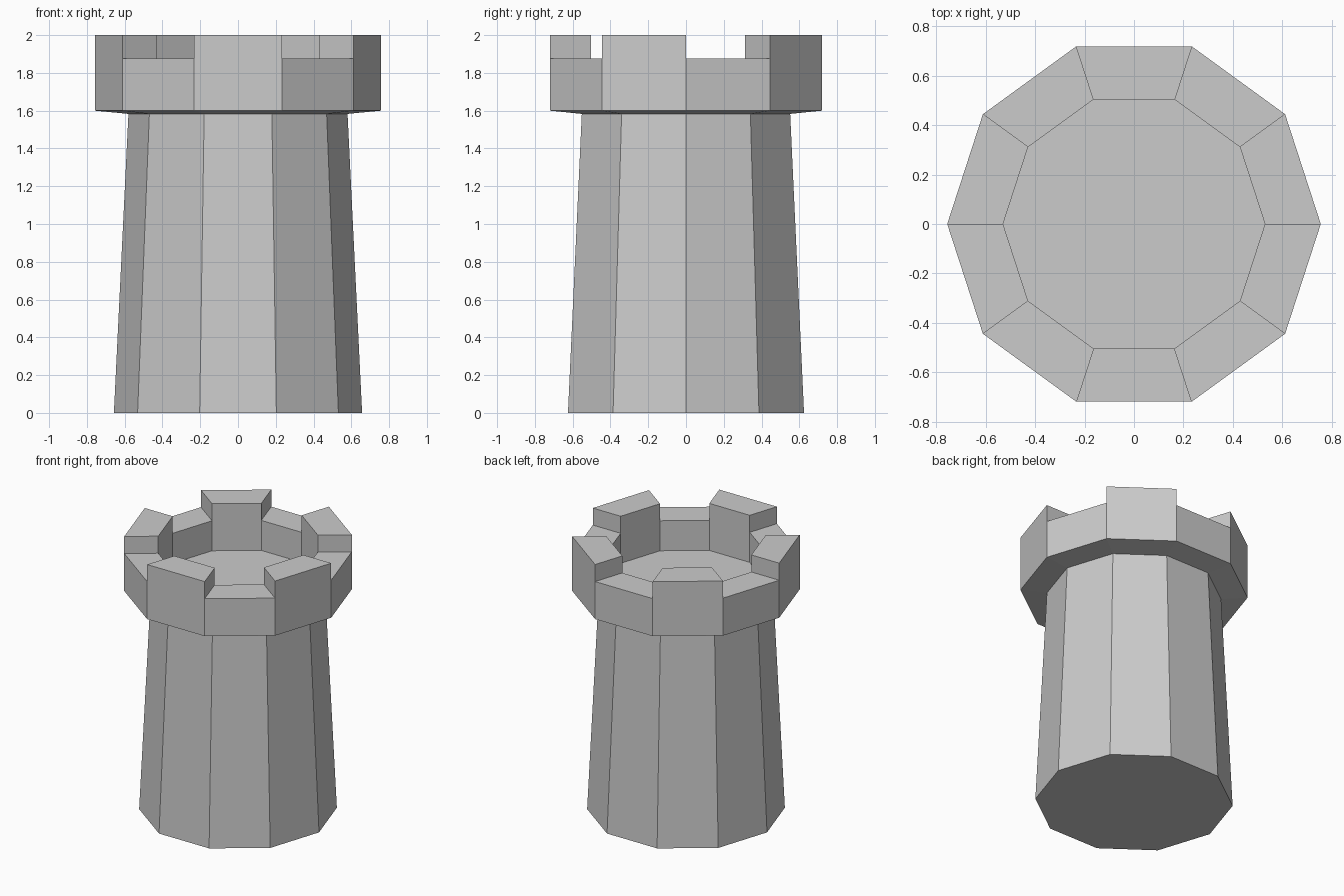
import bpy, bmesh
from math import cos, sin, tau

if "Cube" in bpy.data.objects:
    bpy.data.objects.remove(bpy.data.objects["Cube"])

SIDES = 10
bm = bmesh.new()


def ring(r, z):
    return [bm.verts.new((r * cos(tau * i / SIDES), r * sin(tau * i / SIDES), z))
            for i in range(SIDES)]


def bridge(a, b):
    return [bm.faces.new((a[i], a[(i + 1) % SIDES], b[(i + 1) % SIDES], b[i]))
            for i in range(SIDES)]


# Tower profile: tapered wall, overhanging crown, parapet, sunken deck
profile = [(0.657, 0), (0.58, 1.583), (0.756, 1.6),
           (0.756, 1.875), (0.53, 1.875), (0.53, 1.655)]
rings = [ring(r, z) for r, z in profile]
bands = [bridge(a, b) for a, b in zip(rings, rings[1:])]
bm.faces.new(rings[0][::-1])
bm.faces.new(rings[-1])

# Merlons: raise every second segment of the parapet
result = bmesh.ops.extrude_discrete_faces(bm, faces=bands[3][1::2])
for face in result["faces"]:
    for v in face.verts:
        v.co.z = 2.0

bmesh.ops.recalc_face_normals(bm, faces=bm.faces)
mesh = bpy.data.meshes.new("castle_tower")
bm.to_mesh(mesh)
bm.free()
bpy.context.collection.objects.link(bpy.data.objects.new("castle_tower", mesh))
